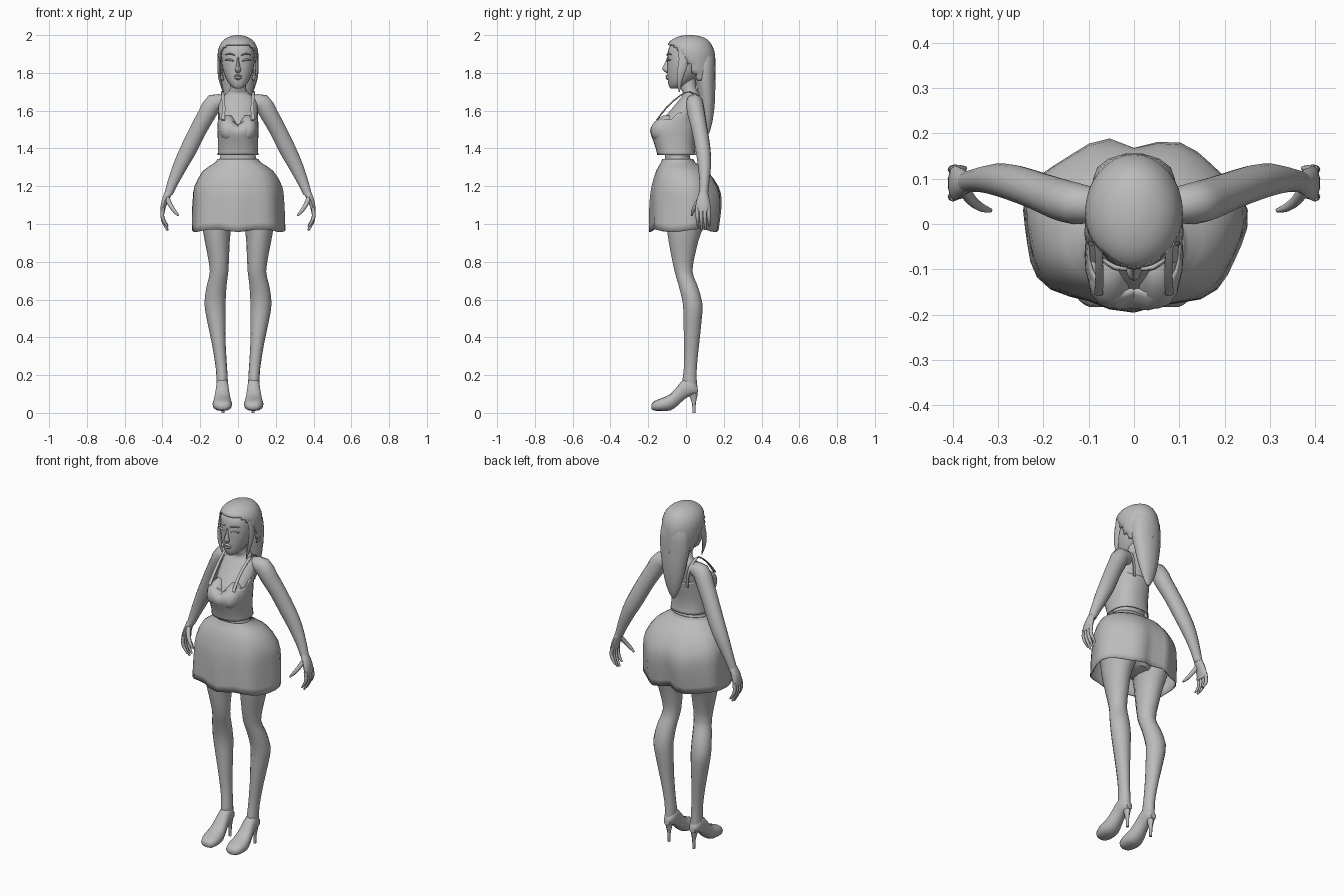
import bpy, bmesh, math
from mathutils import Vector

grey = bpy.data.materials.new("plain_grey")
grey.diffuse_color = (0.5, 0.5, 0.5, 1)


def smooth_rows(rows, sub):
    """Catmull-Rom interpolation between the given sections."""
    out = []
    for i in range(len(rows) - 1):
        a, b, c, d = (rows[max(i - 1, 0)], rows[i], rows[i + 1], rows[min(i + 2, len(rows) - 1)])
        for k in range(sub):
            t = k / sub
            out.append([0.5 * (2 * q + (r - p) * t + (2 * p - 5 * q + 4 * r - s) * t * t
                               + (3 * q - p - 3 * r + s) * t ** 3) for p, q, r, s in zip(a, b, c, d)])
    return out + [list(rows[-1])]


def build(name, rings, caps=True, mirror=False, thick=0, cut=None, angle=50):
    """Skin a list of point rings into one object."""
    bm = bmesh.new()
    vs = [[bm.verts.new(p) for p in ring] for ring in rings]
    n = len(vs[0])
    for a, b in zip(vs, vs[1:]):
        for i in range(n):
            j = (i + 1) % n
            bm.faces.new((a[i], a[j], b[j], b[i]))
    if caps:
        bm.faces.new(vs[0])
        bm.faces.new(vs[-1])
    if cut:
        gone = [f for f in bm.faces if cut(f.calc_center_median())]
        bmesh.ops.delete(bm, geom=gone, context='FACES')
    bmesh.ops.recalc_face_normals(bm, faces=bm.faces)
    me = bpy.data.meshes.new(name)
    bm.to_mesh(me)
    bm.free()
    ob = bpy.data.objects.new(name, me)
    bpy.context.collection.objects.link(ob)
    me.materials.append(grey)
    bpy.ops.object.select_all(action='DESELECT')
    ob.select_set(True)
    bpy.context.view_layer.objects.active = ob
    bpy.ops.object.shade_smooth_by_angle(angle=math.radians(angle))
    if thick:
        m = ob.modifiers.new("thickness", 'SOLIDIFY')
        m.thickness = thick
    if mirror:
        ob.modifiers.new("mirror", 'MIRROR').use_clip = False
    return ob


def loft(name, rows, n=16, sub=2, e=1.0, axis='z', warp=None, **kw):
    """Rows are (position, centre x, half width, low, high) along z or y."""
    rings = []
    for h, cx, rx, lo, hi in smooth_rows(rows, sub):
        ring = []
        for i in range(n):
            a = 2 * math.pi * i / n
            c, s = [math.copysign(abs(f) ** e, f) for f in (math.cos(a), math.sin(a))]
            x, w = cx + rx * c, (lo + hi) / 2 + (hi - lo) / 2 * s
            p = (x, w, h) if axis == 'z' else (x, h, w)
            ring.append(warp(*p) if warp else p)
        rings.append(ring)
    return build(name, rings, **kw)


def tube(name, rows, n=10, sub=2, **kw):
    """Rows are (x, y, z, radius along y, radius across)."""
    rows = smooth_rows(rows, sub)
    pts = [Vector(r[:3]) for r in rows]
    rings = []
    for i, r in enumerate(rows):
        t = (pts[min(i + 1, len(pts) - 1)] - pts[max(i - 1, 0)]).normalized()
        u = Vector((0, 1, 0))
        u = (u - t * u.dot(t)).normalized()
        v = t.cross(u)
        rings.append([pts[i] + u * r[3] * math.cos(2 * math.pi * k / n)
                      + v * r[4] * math.sin(2 * math.pi * k / n) for k in range(n)])
    return build(name, rings, **kw)


# Torso with hips and neck
loft("torso", [
    (1.00, 0, .08, -.08, .08), (1.10, 0, .17, -.12, .14), (1.22, 0, .17, -.13, .12),
    (1.33, 0, .103, -.115, .03), (1.38, 0, .094, -.115, .025), (1.46, 0, .100, -.145, .045),
    (1.52, 0, .104, -.15, .06), (1.60, 0, .105, -.085, .075), (1.66, 0, .095, -.035, .08),
    (1.69, 0, .06, -.015, .075), (1.72, 0, .042, -.03, .055), (1.80, 0, .04, -.035, .05)], n=18)

# Bust
loft("bust", [(1.44, .05, .015, -.15, -.10), (1.46, .05, .042, -.178, -.06), (1.50, .052, .05, -.187, -.05),
              (1.54, .052, .044, -.168, -.05), (1.575, .05, .015, -.12, -.06)], n=12, mirror=True)


# Cropped top with a sweetheart neckline
def neckline(x, y, z):
    g = math.exp(-(x / .028) ** 2) if y < -.06 else 0
    k = max(0, (z - 1.44) / .12)
    if y > -.07:
        z += .04 * k * math.exp(-((y + .02) / .05) ** 2)
    return (x, y + .02 * g * k, z - .03 * g * k)


loft("cropped_top", [
    (1.365, 0, .108, -.152, .052), (1.40, 0, .106, -.16, .048), (1.45, 0, .107, -.178, .05),
    (1.495, 0, .109, -.196, .058), (1.53, 0, .107, -.187, .064), (1.555, 0, .104, -.16, .068)],
    n=28, e=.85, warp=neckline, caps=False, thick=.006)
tube("shoulder_strap", [
    (.078, -.155, 1.55, .004, .011), (.076, -.10, 1.62, .004, .010), (.080, -.03, 1.68, .004, .009),
    (.082, .02, 1.700, .004, .009), (.080, .075, 1.665, .004, .009), (.065, .078, 1.60, .004, .009),
    (.055, .068, 1.54, .004, .010)], n=6, mirror=True)


# Flared skirt, gently pleated, with a crease behind
def pleat(x, y, z):
    a = math.atan2(y, x)
    k = max(0, min(1, (1.33 - z) / .25))
    f = 1 + .035 * k * math.sin(7 * a + .6)
    crease = .022 * k * math.exp(-((x - .01) / .03) ** 2) if y > 0 else 0
    return (x * f, y * f - crease, z + .008 * k * k * math.sin(5 * a))


loft("skirt", [
    (1.345, 0, .108, -.125, .04), (1.325, 0, .122, -.133, .05), (1.28, 0, .188, -.158, .115),
    (1.20, 0, .232, -.180, .172), (1.13, 0, .240, -.188, .188), (1.05, 0, .244, -.190, .182),
    (.965, 0, .247, -.190, .170)], n=32, e=.93, warp=pleat, caps=False, thick=.006)

# Legs
loft("leg", [
    (1.16, .10, .085, -.10, .15), (1.07, .107, .090, -.115, .15), (.96, .112, .073, -.102, .085),
    (.86, .106, .060, -.085, .055), (.75, .100, .049, -.062, .035), (.68, .112, .052, -.042, .060),
    (.58, .122, .056, -.018, .088), (.48, .114, .048, -.014, .083), (.36, .101, .036, -.012, .070),
    (.24, .088, .030, -.012, .058), (.17, .084, .030, -.02, .058), (.11, .084, .028, -.015, .058)],
    n=14, mirror=True)

# High heeled shoes
loft("shoe", [
    (-.183, .08, .018, .022, .045), (-.168, .081, .041, .012, .062), (-.125, .083, .052, .010, .080),
    (-.08, .083, .048, .014, .102), (-.04, .083, .039, .042, .148), (-.005, .083, .034, .075, .185),
    (.035, .083, .032, .095, .175), (.062, .083, .018, .102, .14)], n=12, e=.85, axis='y', mirror=True)
loft("shoe_heel", [
    (0, .08, .008, .034, .050), (.05, .081, .009, .032, .052), (.09, .082, .016, .018, .060),
    (.125, .083, .024, .008, .063)], n=8, mirror=True)

# Arms
tube("arm", [
    (.075, .04, 1.645, .036, .036), (.128, .045, 1.640, .046, .050), (.165, .055, 1.58, .046, .048),
    (.21, .072, 1.50, .042, .046), (.262, .09, 1.395, .040, .045), (.305, .098, 1.31, .035, .039),
    (.345, .097, 1.22, .026, .029), (.368, .093, 1.16, .024, .022)], n=14, mirror=True)

# Hands with four fingers and a thumb
tube("palm", [
    (.365, .093, 1.17, .023, .020), (.382, .091, 1.135, .032, .019), (.395, .090, 1.095, .039, .015),
    (.399, .090, 1.065, .037, .011)], mirror=True)
for name, y, tip in (("index", .060, .985), ("middle", .080, .965), ("ring", .100, .970), ("little", .120, .99)):
    tube(name + "_finger", [
        (.397, y, 1.085, .010, .010), (.401, y, 1.045, .010, .010),
        (.392, y + .002, (1.045 + tip) / 2, .009, .009), (.372, y + .003, tip, .005, .005)],
        n=8, mirror=True)
tube("thumb", [
    (.375, .075, 1.135, .014, .014), (.358, .052, 1.10, .012, .012), (.338, .037, 1.07, .010, .010),
    (.316, .030, 1.045, .005, .005)], n=8, mirror=True)

# Head and face
loft("head", [
    (1.718, 0, .018, -.082, -.04), (1.735, 0, .042, -.092, .0), (1.775, 0, .066, -.098, .05),
    (1.83, 0, .084, -.100, .09), (1.89, 0, .089, -.099, .11), (1.94, 0, .083, -.088, .11),
    (1.97, 0, .05, -.05, .08)], n=20, e=.9)
loft("nose", [(1.800, 0, .008, -.105, -.085), (1.815, 0, .017, -.123, -.085), (1.828, 0, .012, -.125, -.085),
              (1.86, 0, .007, -.108, -.085), (1.885, 0, .005, -.100, -.085)], n=8)
loft("lower_lip", [(1.763, 0, .008, -.100, -.08), (1.771, 0, .020, -.108, -.08), (1.778, 0, .024, -.104, -.08)], n=8)
loft("upper_lip", [(1.778, 0, .025, -.104, -.08), (1.785, 0, .020, -.109, -.08), (1.792, 0, .008, -.102, -.08)], n=8)
tube("eyelid", [(.022, -.098, 1.862, .004, .003), (.042, -.096, 1.870, .006, .006),
                (.066, -.083, 1.868, .004, .003)], n=8, mirror=True)
tube("eyebrow", [(.016, -.099, 1.893, .004, .003), (.042, -.095, 1.902, .005, .004),
                 (.068, -.078, 1.896, .003, .002)], n=8, mirror=True)


# Hair cap, open over the face
def face_opening(p):
    if p.z > 1.945:
        return False
    return p.y < .06 - (p.z - 1.78) * .72


loft("hair_cap", [
    (1.76, 0, .088, -.085, .155), (1.82, 0, .102, -.098, .156), (1.90, 0, .108, -.105, .153),
    (1.95, 0, .095, -.097, .135), (1.98, 0, .068, -.068, .108), (1.995, 0, .036, -.03, .07),
    (2.0, 0, .012, .0, .035)], n=32, sub=3, cut=face_opening, thick=.010)
loft("back_hair", [
    (1.94, 0, .05, .05, .13), (1.88, 0, .085, .04, .154), (1.78, 0, .090, .045, .156), (1.70, 0, .078, .06, .156),
    (1.62, 0, .063, .075, .152), (1.55, 0, .044, .093, .142), (1.50, 0, .022, .105, .130),
    (1.48, 0, .006, .112, .122)], n=14)
tube("side_lock", [
    (.088, -.015, 1.93, .028, .008), (.099, -.012, 1.87, .026, .009), (.101, -.025, 1.81, .022, .008),
    (.093, -.035, 1.755, .014, .007), (.078, -.035, 1.70, .003, .003)], n=8, mirror=True)
